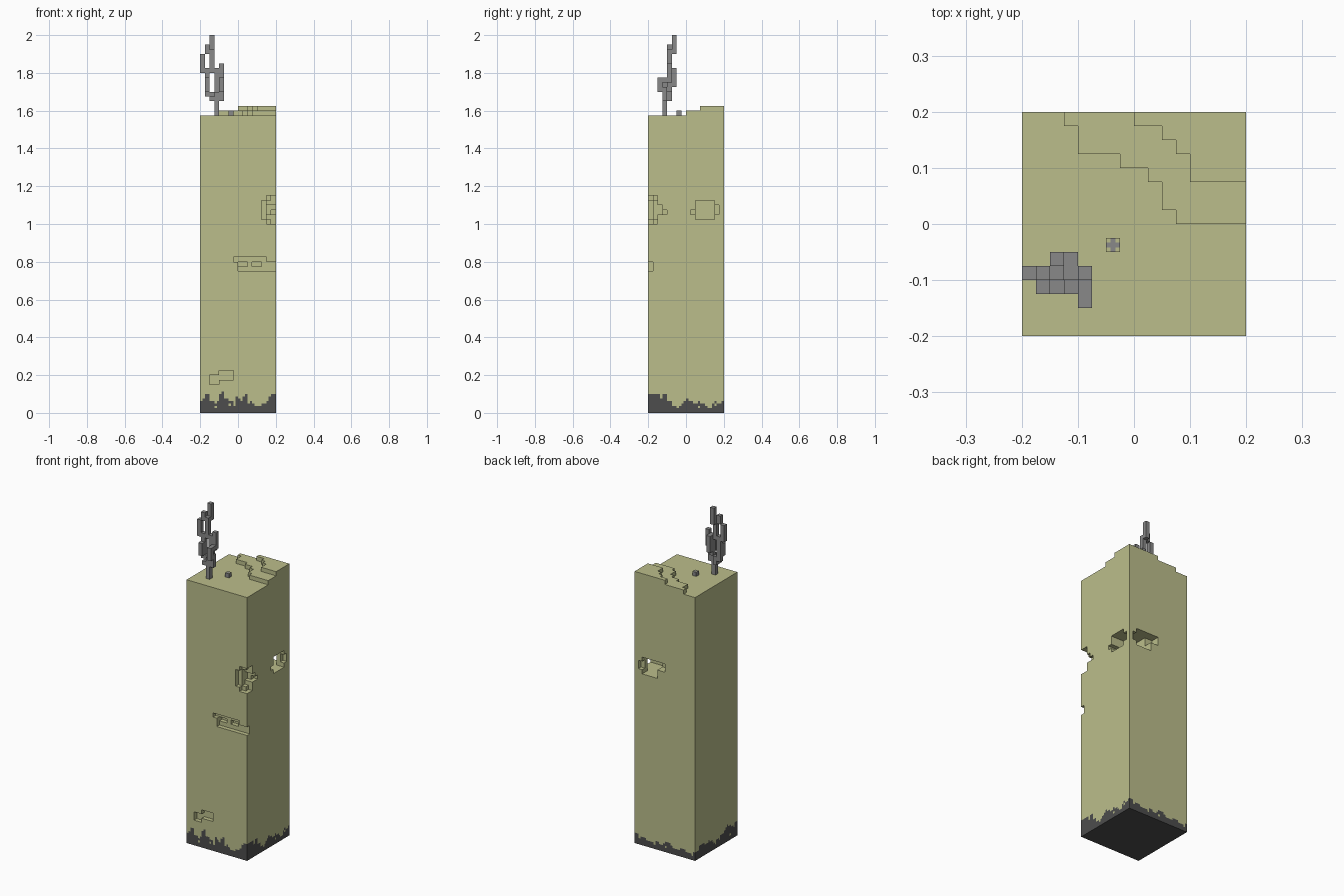
import bpy
import bmesh
import random

random.seed(4)
U = 0.025          # block size
N = 16             # blocks across the pillar
BASE = 5           # block rows in the painted base

cube = bpy.data.objects.get("Cube")
if cube:
    bpy.data.objects.remove(cube, do_unlink=True)


def material(name, r, g, b):
    m = bpy.data.materials.new(name)
    m.use_nodes = True
    m.diffuse_color = (r, g, b, 1)
    m.node_tree.nodes["Principled BSDF"].inputs["Base Color"].default_value = (r, g, b, 1)
    return m


olive = material("olive plaster", 0.50, 0.515, 0.26)
soot = material("dark soot", 0.074, 0.074, 0.074)
steel = material("grey steel", 0.246, 0.246, 0.246)


def block(i, j, k):
    """Cells of a box, each axis given as one index or a (first, last) pair."""
    spans = [(s, s) if isinstance(s, int) else s for s in (i, j, k)]
    a, b, c = [range(lo, hi + 1) for lo, hi in spans]
    return {(x, y, z) for x in a for y in b for z in c}


def blocks(*boxes):
    return set().union(*(block(*b) for b in boxes))


def shell(name, cells, mats, size=U, origin=(-0.2, -0.2, 0), rule=None, hidden=None):
    """Outer skin of a set of cells; rule picks a material for each face."""
    bm = bmesh.new()
    verts = {}

    def vert(p):
        if p not in verts:
            verts[p] = bm.verts.new([o + c * size for o, c in zip(origin, p)])
        return verts[p]

    for cell in sorted(cells):
        for axis in range(3):
            for side in (0, 1):
                near = list(cell)
                near[axis] += 2 * side - 1
                if tuple(near) in cells or (hidden and hidden(near)):
                    continue
                u, v = (axis + 1) % 3, (axis + 2) % 3
                loop = []
                for du, dv in ((0, 0), (1, 0), (1, 1), (0, 1)):
                    p = list(cell)
                    p[axis] += side
                    p[u] += du
                    p[v] += dv
                    loop.append(vert(tuple(p)))
                face = bm.faces.new(loop if side else loop[::-1])
                if rule:
                    face.material_index = rule(cell, axis, side)
    mesh = bpy.data.meshes.new(name)
    bm.to_mesh(mesh)
    bm.free()
    for m in mats:
        mesh.materials.append(m)
    ob = bpy.data.objects.new(name, mesh)
    bpy.context.collection.objects.link(ob)
    return ob


# Pillar shaft with a stepped, broken top
E = N - 1
shaft = block((0, E), (0, E), (BASE, 62))
shaft |= blocks((3, (15, E), 63), ((4, 6), (13, E), 63), ((7, 8), (12, E), 63),
                (9, (11, E), 63), (10, (9, E), 63), ((11, E), (8, E), 63))
shaft |= blocks(((8, 9), 15, 64), (10, (14, E), 64), (11, (13, E), 64),
                ((12, E), (11, E), 64))

# Hole through the back corner
shaft -= blocks(((10, E), (10, 13), (41, 44)), ((10, 13), (10, E), (41, 44)),
                ((13, E), 9, 42), (E, 14, (42, 43)), (14, E, (42, 43)),
                ((8, 9), (14, E), (43, 44)))
# Chip on the front corner
shaft -= blocks(((14, E), 0, (40, 45)), (13, 0, (41, 44)), (E, 1, (40, 45)),
                (14, 1, (41, 44)), ((14, E), 2, (42, 43)), (E, 3, 42))
# Long chip lower on the front
shaft -= blocks((7, 0, 32), ((8, 13), 0, (30, 32)), ((14, E), 0, (30, 31)),
                ((8, 9), 1, 31), ((11, 12), 1, 31))
# Small chip near the ground
shaft -= blocks(((2, 3), 0, (6, 7)), ((4, 6), 0, (7, 8)))

shell("pillar_shaft", shaft, [olive], hidden=lambda c: c[2] < BASE)

# Base with ragged soot, painted on half-size cells
front = "56885545896655476578554333445788"
right = "88888688553433456554454432345445"


def ragged():
    h, out = 6, []
    for _ in range(2 * N):
        h = min(8, max(3, h + random.choice((-2, -1, 0, 0, 1, 1))))
        out.append(h)
    return out


soot_top = {(1, 0): [int(c) for c in front], (0, 1): [int(c) for c in right],
            (1, 1): ragged()[::-1], (0, 0): ragged()}
specks = {(axis, side, random.randrange(2 * N), random.randint(2, 4))
          for axis in (0, 1) for side in (0, 1) for _ in range(5)}


def soot_rule(cell, axis, side):
    if axis == 2:
        return 1
    along = cell[1 - axis]
    dark = cell[2] < soot_top[axis, side][along]
    return int(dark and (axis, side, along, cell[2]) not in specks)


base = block((0, 2 * N - 1), (0, 2 * N - 1), (0, 2 * BASE - 1))
shell("pillar_base", base, [olive, soot], U / 2, rule=soot_rule,
      hidden=lambda c: c[2] >= 2 * BASE)

# Bent steel bar growing from the top
bar = blocks((3, 3, (63, 67)), (4, 3, (66, 68)), (4, 2, (68, 70)),
             (4, 3, 70), (4, 4, (70, 73)), (3, 4, (68, 72)), (3, 5, (69, 72)),
             (2, 3, 66), (2, 4, (66, 67)), (1, 3, (68, 70)), (1, 4, (67, 72)),
             (2, 4, 72), (0, 4, (72, 75)), (1, 4, (76, 77)), (2, 4, (72, 76)),
             (2, 5, (76, 79)))
shell("bent_bar", bar, [steel])

# Short bar stub, with plaster on the corners of its top
shell("bar_stub", block((0, 2), (0, 2), (0, 2)), [steel, olive], U / 3,
      (-0.05, -0.05, 63 * U),
      lambda c, axis, side: int(axis == 2 and c[0] != 1 and c[1] != 1))
